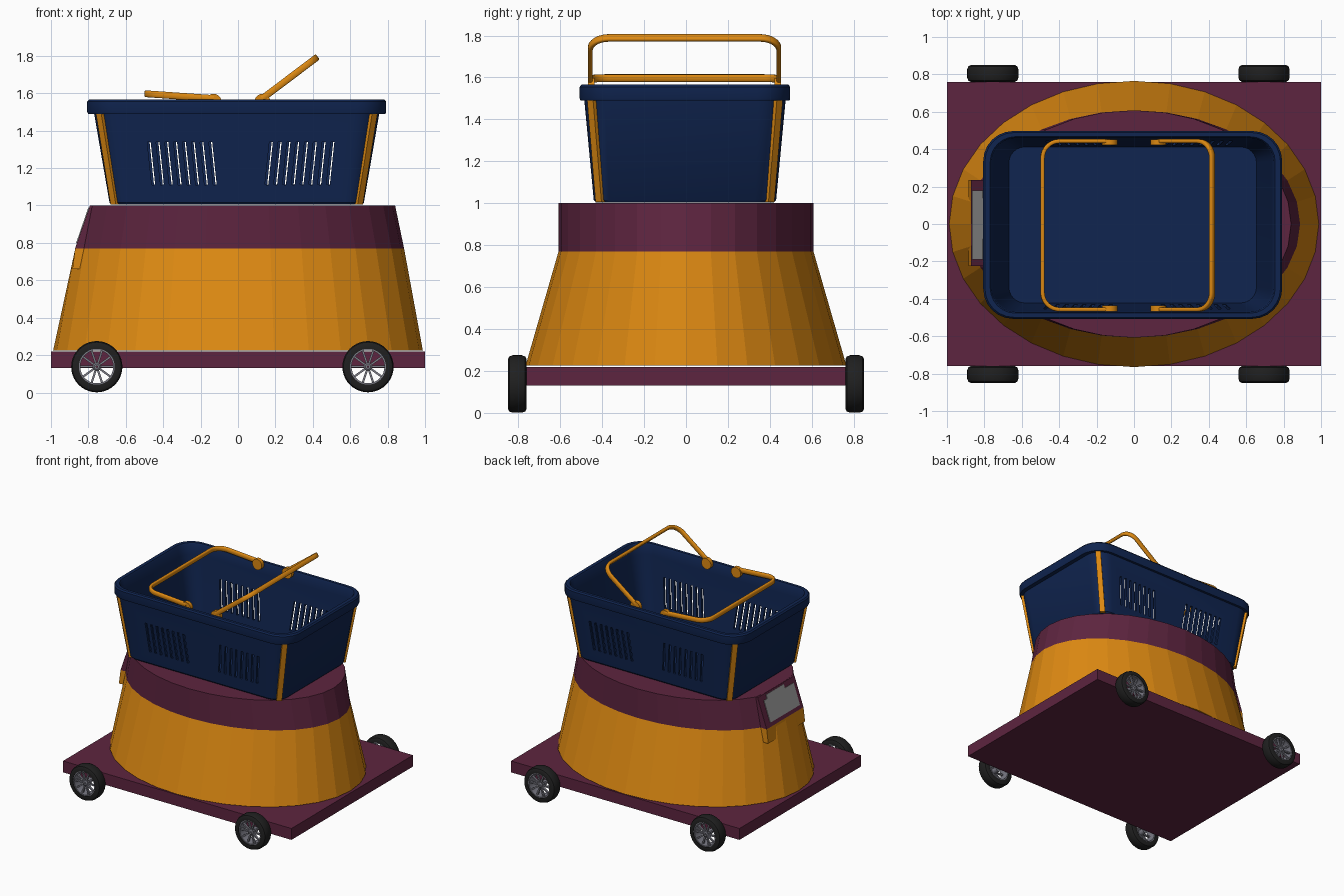
import bpy, bmesh, math
from mathutils import Vector, Matrix

if "Cube" in bpy.data.objects:
    bpy.data.objects.remove(bpy.data.objects["Cube"])


def material(name, rgb):
    m = bpy.data.materials.new(name)
    m.diffuse_color = (*rgb, 1)
    m.use_nodes = True
    m.node_tree.nodes["Principled BSDF"].inputs["Base Color"].default_value = m.diffuse_color
    return m


ORANGE = material("orange", (0.72, 0.25, 0.006))
PLUM = material("plum", (0.11, 0.018, 0.050))
NAVY = material("navy blue", (0.005, 0.018, 0.080))
GREY = material("panel grey", (0.32, 0.32, 0.32))
TYRE = material("tyre black", (0.014, 0.014, 0.014))
METAL = material("wheel grey", (0.20, 0.20, 0.24))


def make(name, bm, mats, smooth=None):
    bmesh.ops.recalc_face_normals(bm, faces=bm.faces)
    me = bpy.data.meshes.new(name)
    bm.to_mesh(me)
    bm.free()
    for m in mats:
        me.materials.append(m)
    ob = bpy.data.objects.new(name, me)
    bpy.context.collection.objects.link(ob)
    if smooth:
        soften(ob, smooth)
    return ob


def soften(ob, angle):
    bpy.ops.object.select_all(action='DESELECT')
    ob.select_set(True)
    bpy.context.view_layer.objects.active = ob
    bpy.ops.object.shade_smooth_by_angle(angle=math.radians(angle))


def box(bm, size, matrix):
    bmesh.ops.create_cube(bm, size=1, matrix=matrix @ Matrix.Diagonal((*size, 1)))


def loft(bm, rings, cap=True, closed=False):
    """Skin rings of points; optionally cap the ends or join last to first."""
    vs = [[bm.verts.new(p) for p in r] for r in rings]
    pairs = list(zip(vs, vs[1:])) + ([(vs[-1], vs[0])] if closed else [])
    n = len(vs[0])
    for a, b in pairs:
        for i in range(n):
            j = (i + 1) % n
            bm.faces.new((a[i], a[j], b[j], b[i]))
    if cap and not closed:
        bm.faces.new(vs[0])
        bm.faces.new(vs[-1])


def ellipse(a, b, z, n=32):
    return [(a * math.cos(2 * math.pi * i / n), b * math.sin(2 * math.pi * i / n), z) for i in range(n)]


def round_rect(hx, hy, r, z, n=6):
    pts = []
    for q, (sx, sy) in enumerate([(1, 1), (-1, 1), (-1, -1), (1, -1)]):
        for i in range(n + 1):
            t = math.pi / 2 * (q + i / n)
            pts.append((sx * (hx - r) + r * math.cos(t), sy * (hy - r) + r * math.sin(t), z))
    return pts


def lathe(bm, profile, n=32):
    """Spin a closed (radius, y) profile around the y axis."""
    loft(bm, [[(r * math.cos(2 * math.pi * k / n), y, r * math.sin(2 * math.pi * k / n))
               for r, y in profile] for k in range(n)], closed=True)


# Base plate
bm = bmesh.new()
box(bm, (2, 1.52, 0.09), Matrix.Translation((0, 0, 0.175)))
make("base_plate", bm, [PLUM])

# Tapered oval body, flattened on the left; upper band is plum
bm = bmesh.new()
rings = []
for a, b, z, limit in [(0.988, 0.765, 0.226, 1), (0.888, 0.608, 0.77, 0.87), (0.84, 0.608, 1.0, 0.79)]:
    rings.append([(max(x, -limit), y, z) for x, y, z in ellipse(a, b, z)])
loft(bm, rings)
for f in bm.faces:
    f.material_index = 1 if f.calc_center_median().z > 0.78 else 0
make("oval_body", bm, [ORANGE, PLUM])

# Sloped console block on the left end
bm = bmesh.new()
loft(bm, [[(x, y, z) for y in (-0.225, 0.235)][::1] + [(-0.6, 0.235, z), (-0.6, -0.225, z)]
          for x, z in [(-0.885, 0.66), (-0.871, 0.77), (-0.792, 0.999)]])
for f in bm.faces:
    f.material_index = 1 if f.calc_center_median().z > 0.775 else 0
make("console", bm, [ORANGE, PLUM])

# Grey panel and its upper tab lying on the console slope
slope = Vector((0.079, 0, 0.229)).normalized()
side = Vector((0, 1, 0))
turn = Matrix((slope, side, slope.cross(side))).transposed().to_4x4()
bm = bmesh.new()
foot = Vector((-0.871, 0, 0.77))
box(bm, (0.17, 0.37, 0.009), Matrix.Translation(foot + slope * 0.115 + Vector((0, -0.005, 0))) @ turn)
box(bm, (0.03, 0.22, 0.009), Matrix.Translation(foot + slope * 0.215 + Vector((0, 0.03, 0))) @ turn)
make("console_panel", bm, [GREY])

# Wheels
for x in (-0.755, 0.695):
    for s in (-1, 1):
        place = Matrix.Translation((x, s * 0.805, 0.138)) @ Matrix.Rotation(0 if s > 0 else math.pi, 4, 'Z')
        tag = ("left" if x < 0 else "right") + ("_front" if s < 0 else "_back")
        bm = bmesh.new()
        lathe(bm, [(0.096, -0.044), (0.118, -0.045), (0.131, -0.038), (0.137, -0.022),
                   (0.137, 0.022), (0.131, 0.038), (0.118, 0.045), (0.096, 0.044)], 40)
        make("tyre_" + tag, bm, [TYRE], 35).matrix_world = place
        bm = bmesh.new()
        lathe(bm, [(0.088, -0.04), (0.097, -0.04), (0.097, 0.04), (0.088, 0.04)])
        lathe(bm, [(0.004, -0.035), (0.022, -0.035), (0.022, 0.03), (0.014, 0.036), (0.004, 0.036)], 16)
        for k in range(10):
            box(bm, (0.075, 0.016, 0.011),
                Matrix.Rotation(math.pi / 5 * k, 4, 'Y') @ Matrix.Translation((0.054, 0.02, 0)))
        make("wheel_rim_" + tag, bm, [METAL], 35).matrix_world = place

# Basket shell with thick rim, lofted up the outside and down the inside
OFF = Vector((-0.007, -0.005, 0))
bm = bmesh.new()
loft(bm, [round_rect(*r) for r in [
    (0.67, 0.425, 0.095, 1.004), (0.68, 0.435, 0.10, 1.015), (0.762, 0.48, 0.13, 1.49),
    (0.795, 0.499, 0.16, 1.49), (0.799, 0.502, 0.16, 1.50), (0.799, 0.502, 0.16, 1.555),
    (0.79, 0.494, 0.155, 1.566), (0.762, 0.472, 0.135, 1.566), (0.755, 0.465, 0.13, 1.555),
    (0.742, 0.462, 0.12, 1.48), (0.662, 0.417, 0.085, 1.022)]])
basket = make("basket", bm, [NAVY])
basket.location = OFF

# Leaning slots cut through the long walls
bm = bmesh.new()
for s in (-1, 1):
    for g in (-1, 1):
        for k in range(8):
            x = g * (0.15 + 0.047 * k) + 0.015 + 0.012 * (s > 0)
            box(bm, (0.018, 0.16, 0.23), Matrix.Translation((x, s * 0.44, 1.225))
                @ Matrix.Rotation(g * math.radians(6), 4, 'Y'))
cutter = make("slot_cutter", bm, [NAVY])
cutter.hide_render = True
mod = basket.modifiers.new("slots", 'BOOLEAN')
mod.operation = 'DIFFERENCE'
mod.solver = 'EXACT'
mod.object = cutter
bpy.context.view_layer.update()
cut = bpy.data.meshes.new_from_object(basket.evaluated_get(bpy.context.evaluated_depsgraph_get()))
basket.modifiers.clear()
basket.data = cut
bpy.data.objects.remove(cutter)
soften(basket, 35)

# Orange strips down the basket corners
for sx in (-1, 1):
    for sy in (-1, 1):
        out = Vector((sx, sy, 0)).normalized()
        along = Vector((sx, -sy, 0)).normalized()
        bm = bmesh.new()
        loft(bm, [[c + along * a * 0.02 + out * b * 0.012 for a, b in [(-1, -1), (1, -1), (1, 1), (-1, 1)]]
                  for c in (Vector((sx * 0.652, sy * 0.404, 1.006)), Vector((sx * 0.73, sy * 0.444, 1.492)))])
        make("corner_strip", bm, [ORANGE]).location = OFF

# Two hinged carrying handles with pivot knobs
for name, sx, tilt in (("raised_handle", 1, 37), ("lowered_handle", -1, 4)):
    t = math.radians(tilt)
    u = Vector((sx * math.cos(t), 0, math.sin(t)))
    w = u.cross(Vector((0, 1, 0)))
    pivot = Vector((sx * 0.13, -0.007, 1.572))
    L, H, R = 0.36, 0.45, 0.09
    arc = [math.pi / 2 * i / 8 for i in range(9)]
    half = [(0, H)] + [(L - R + R * math.sin(a), H - R + R * math.cos(a)) for a in arc]
    path = [Vector(p) for p in half + [(p, -q) for p, q in reversed(half)]]
    rings = []
    for i, p in enumerate(path):
        d = (path[min(i + 1, len(path) - 1)] - path[max(i - 1, 0)]).normalized()
        nrm = Vector((-d.y, d.x))
        ring = []
        for a, b in [(-0.011, -0.013), (-0.006, -0.018), (0.006, -0.018), (0.011, -0.013),
                     (0.011, 0.013), (0.006, 0.018), (-0.006, 0.018), (-0.011, 0.013)]:
            q = p + nrm * a
            ring.append(pivot + u * q.x + Vector((0, q.y, 0)) + w * b)
        rings.append(ring)
    bm = bmesh.new()
    loft(bm, rings)
    make(name, bm, [ORANGE], 50)
    for sy in (-1, 1):
        bm = bmesh.new()
        bmesh.ops.create_cone(bm, cap_ends=True, segments=20, radius1=0.042, radius2=0.042, depth=0.03,
                              matrix=Matrix.Translation((sx * 0.13, sy * 0.445 - 0.007, 1.555))
                              @ Matrix.Rotation(math.pi / 2, 4, 'X'))
        make("handle_knob", bm, [ORANGE], 35)
